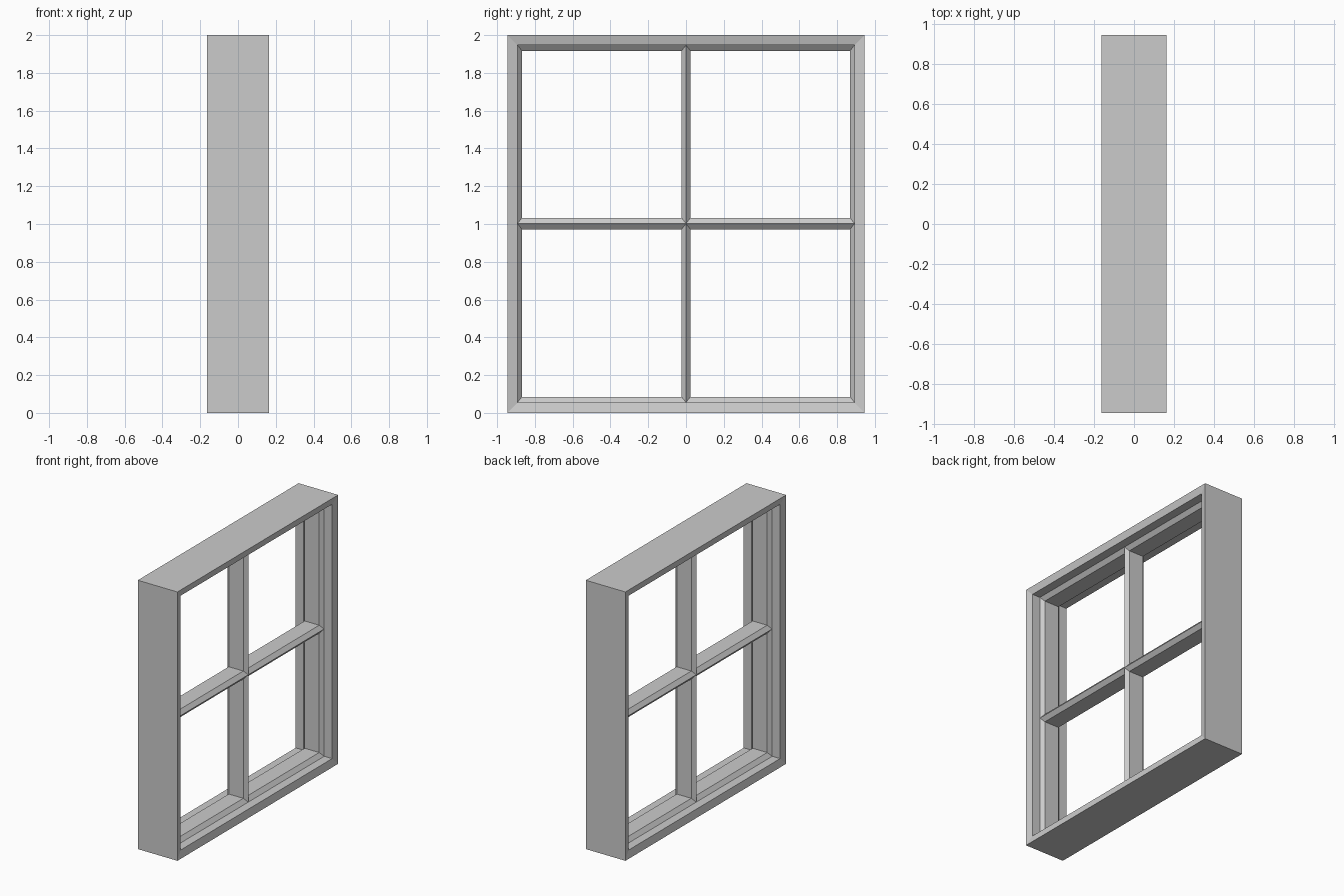
import bpy, bmesh

if "Cube" in bpy.data.objects:
    bpy.data.objects.remove(bpy.data.objects["Cube"])

# Key sizes: depth runs along x, the window lies in the y-z plane
W, H = 0.945, 2.0                       # outer half width, height
D_OUT, D_RIM = 0.163, 0.150             # depth of outer edge / sloped rim's inner edge
D_PEAK, D_FLAT = 0.085, 0.060           # depth of moulding ridge / moulding flat
IN_Y, IN_Z0, IN_Z1 = 0.892, 0.055, 1.947
BAR_Y, BAR_Z = 0.023, 0.030             # half thickness of glazing bars
MID_Z = 1.002


def inset(rect, dy, dz):
    y0, y1, z0, z1 = rect
    return (y0 + dy, y1 - dy, z0 + dz, z1 - dz)


def loft(name, sections):
    """Skin a series of (depth, rectangle) loops, giving mitred corners."""
    bm = bmesh.new()
    loops = []
    for x, (y0, y1, z0, z1) in sections:
        corners = ((y0, z0), (y1, z0), (y1, z1), (y0, z1))
        loops.append([bm.verts.new((x, y, z)) for y, z in corners])
    for a, b in zip(loops, loops[1:]):
        for i in range(4):
            j = (i + 1) % 4
            bm.faces.new((a[i], a[j], b[j], b[i]))
    mesh = bpy.data.meshes.new(name)
    bm.to_mesh(mesh)
    bm.free()
    obj = bpy.data.objects.new(name, mesh)
    bpy.context.collection.objects.link(obj)
    return obj


# Outer frame with slightly sloped rims and reveals on both sides
outer = (-W, W, 0.0, H)
inner = (-IN_Y, IN_Y, IN_Z0, IN_Z1)
loft("outer_frame", [(-D_PEAK, inner), (-D_RIM, inner), (-D_OUT, outer),
                     (D_OUT, outer), (D_RIM, inner), (D_PEAK, inner)])

# Four pane openings; neighbouring mouldings meet in ridges to form the glazing bars
for row, z0, z1 in (("lower", IN_Z0, MID_Z), ("upper", MID_Z, IN_Z1)):
    for side, y0, y1 in (("left", -IN_Y, 0.0), ("right", 0.0, IN_Y)):
        ridge = (y0, y1, z0, z1)
        flat = inset(ridge, BAR_Y, BAR_Z)
        loft(f"{row}_{side}_pane_moulding",
             [(D_PEAK, ridge), (D_FLAT, flat), (-D_FLAT, flat), (-D_PEAK, ridge)])
